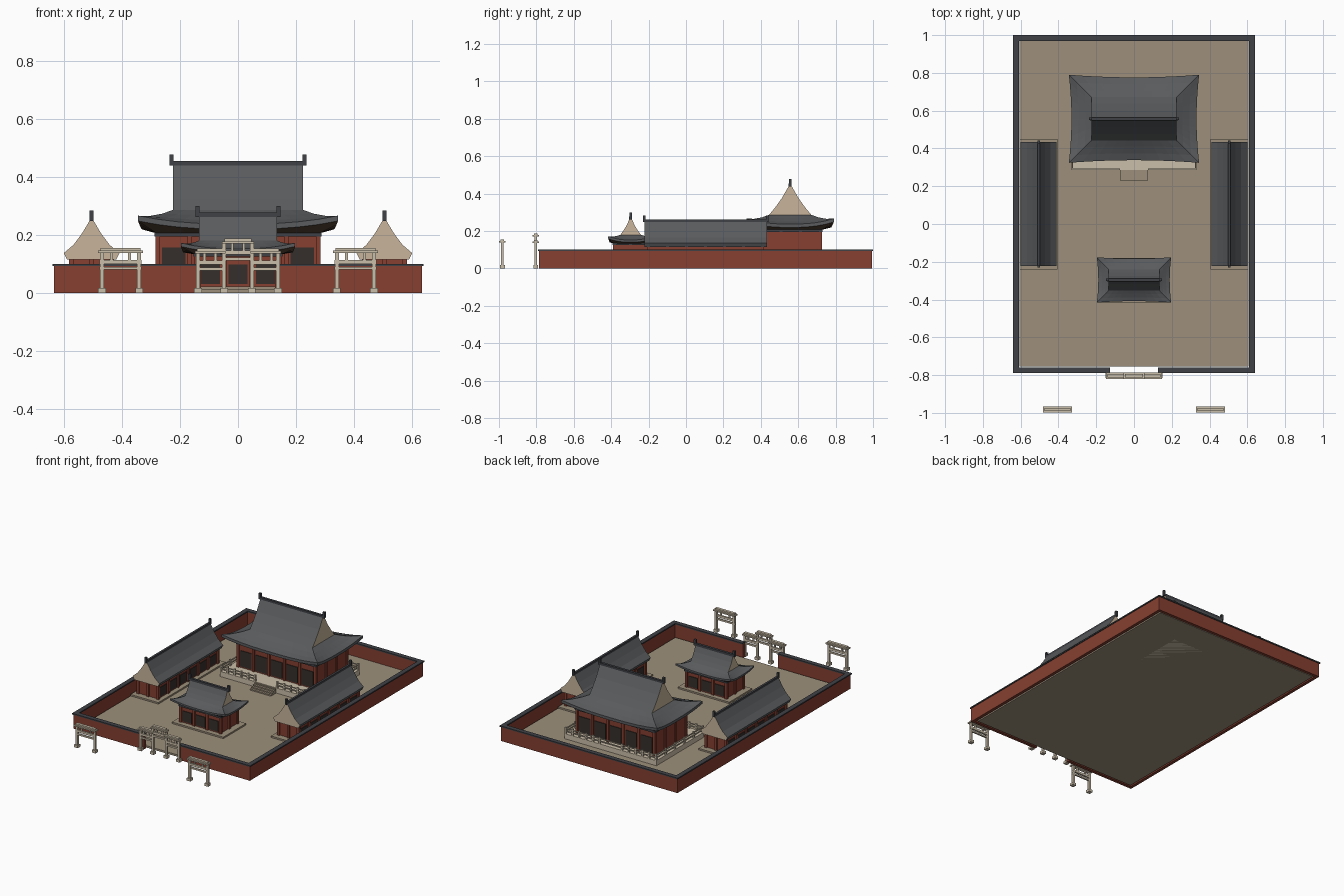
import bpy, math

if "Cube" in bpy.data.objects:
    bpy.data.objects.remove(bpy.data.objects["Cube"])

def mat(name, c):
    m = bpy.data.materials.new(name)
    m.diffuse_color = (*c, 1)
    m.use_nodes = True
    m.node_tree.nodes["Principled BSDF"].inputs["Base Color"].default_value = m.diffuse_color
    return m

RED = mat("red_plaster", (0.24, 0.05, 0.03))
ROOF = mat("roof_tile", (0.10, 0.105, 0.11))
DARK = mat("dark_ridge", (0.05, 0.053, 0.06))
STONE = mat("pale_stone", (0.60, 0.52, 0.40))
EARTH = mat("earth", (0.34, 0.28, 0.20))
TAN = mat("gable_tan", (0.58, 0.46, 0.33))
WOOD = mat("brown_wood", (0.09, 0.055, 0.035))
PANEL = mat("door_dark", (0.035, 0.028, 0.024))

def mesh(name, verts, faces, mats, idx=None):
    me = bpy.data.meshes.new(name)
    me.from_pydata(verts, [], faces)
    for m in mats:
        me.materials.append(m)
    if idx:
        me.polygons.foreach_set("material_index", idx)
    me.update()
    ob = bpy.data.objects.new(name, me)
    bpy.context.collection.objects.link(ob)
    return ob

def boxes(name, m, items):
    """One object from many boxes, each (x0, x1, y0, y1, z0, z1)."""
    V, F = [], []
    for x0, x1, y0, y1, z0, z1 in items:
        x0, x1 = sorted((x0, x1)); y0, y1 = sorted((y0, y1))
        n = len(V)
        V += [(x, y, z) for z in (z0, z1) for x, y in ((x0, y0), (x1, y0), (x1, y1), (x0, y1))]
        F += [[n + i for i in f] for f in ((3, 2, 1, 0), (4, 5, 6, 7), (0, 1, 5, 4),
                                           (1, 2, 6, 5), (2, 3, 7, 6), (3, 0, 4, 7))]
    return mesh(name, V, F, [m])

def gable_prism(name, cx, cy, half_len, profile, along_x):
    """Curved gable roof; profile is (offset, z) from eave up to ridge."""
    sec = [(-o, z) for o, z in profile] + [(o, z) for o, z in reversed(profile)]
    n = len(sec)
    V = []
    for e in (-half_len, half_len):
        V += [(cx + e, cy + o, z) if along_x else (cx - o, cy + e, z) for o, z in sec]
    F = [[(i + 1) % n, i, n + i, n + (i + 1) % n] for i in range(n)]
    F += [list(range(n)), list(range(2 * n - 1, n - 1, -1))]
    F = [f[::-1] for f in F]
    return mesh(name, V, F, [ROOF, TAN], [0] * n + [1, 1])

def ring(cy, hx, hy, z, lift=0, flare=0, n=10):
    pts = []
    for s in range(4):
        for i in range(n):
            t = -1 + 2 * i / n
            w = 1 - flare * (1 - t * t)
            zz = z + lift * abs(t) ** 2.5
            pts.append([(t * hx, cy - hy + (1 - w), zz), (hx - (1 - w), cy + t * hy, zz),
                        (-t * hx, cy + hy - (1 - w), zz), (-hx + (1 - w), cy - t * hy, zz)][s])
    return pts

def hall_roof(name, cy, hx, hy, gx, gy, zs, ze, zg, zr, lift, th, body):
    """Hipped skirt with upturned corners, gabled top, ridge and finials."""
    fl = hx * 0.04
    rings = [ring(cy, *body, zs), ring(cy, hx, hy, ze - th, lift, fl), ring(cy, hx, hy, ze, lift, fl)]
    for k in (0.35, 0.7, 1):
        rings.append(ring(cy, hx + (gx - hx) * k, hy + (gy - hy) * k, ze + (zg - ze) * k ** 1.25,
                          lift * (1 - k) ** 1.5, fl * (1 - k)))
    n = len(rings[0])
    F, I = [], []
    for r in range(len(rings) - 1):
        for i in range(n):
            j = (i + 1) % n
            F.append((r * n + i, r * n + j, r * n + n + j, r * n + n + i))
            I.append(1 if r == 0 else 0)
    mesh(name + "_roof_skirt", sum(rings, []), F, [ROOF, WOOD], I)
    h = zr - zg
    prof = [(gy, zg - 0.002), (gy * .7, zg + h * .25), (gy * .38, zg + h * .58), (0.006, zr)]
    gable_prism(name + "_upper_roof", 0, cy, gx, prof, True)
    d = 0.008
    boxes(name + "_ridge", DARK, [(-gx - .008, gx + .008, cy - d, cy + d, zr - .004, zr + .011)] +
          [(s * (gx - .003), s * (gx + .012), cy - .007, cy + .007, zr - .004, zr + .034) for s in (-1, 1)])

def hall_body(name, cx, cy, hx, hy, z0, z1, nx, ny, beam, px=True, py=False):
    """Walls, columns, head beam and dark door panels on the long faces."""
    boxes(name + "_walls", RED, [(cx - hx, cx + hx, cy - hy, cy + hy, z0, z1)])
    c, col, pan = 0.008, [], []
    xs = [cx - hx + 2 * hx * i / nx for i in range(nx + 1)]
    ys = [cy - hy + 2 * hy * i / ny for i in range(ny + 1)]
    spots = {(x, y) for x in xs for y in (ys[0], ys[-1])} | {(x, y) for x in (xs[0], xs[-1]) for y in ys}
    for x, y in sorted(spots):
        col.append((x - c, x + c, y - c, y + c, z0, z1))
    zt = z0 + (z1 - z0) * 0.74
    if px:
        for a, b in zip(xs, xs[1:]):
            for s in (-1, 1):
                pan.append((a + .015, b - .015, cy + s * (hy - .002), cy + s * (hy + .004), z0 + .008, zt))
    if py:
        for a, b in zip(ys, ys[1:]):
            for s in (-1, 1):
                pan.append((cx + s * (hx - .002), cx + s * (hx + .004), a + .015, b - .015, z0 + .008, zt))
    boxes(name + "_columns", RED, col)
    boxes(name + "_door_panels", PANEL, pan)
    boxes(name + "_head_beam", DARK, [(cx - hx - .011, cx + hx + .011, cy - hy - .011, cy + hy + .011, z1, z1 + beam)])

# courtyard ground and enclosing wall with a front opening
boxes("courtyard_ground", EARTH, [(-.605, .605, -.755, .97, 0, .012)])
def wall_set(o, i, z0, z1, gap):
    return [(-o, -i, -.15 - o, .36 + o, z0, z1), (i, o, -.15 - o, .36 + o, z0, z1),
            (-i, i, .36 + i, .36 + o, z0, z1), (-i, -gap, -.15 - o, -.15 - i, z0, z1),
            (gap, i, -.15 - o, -.15 - i, z0, z1)]
boxes("courtyard_wall", RED, wall_set(.635, .615, 0, .092, .127))
boxes("wall_coping", DARK, wall_set(.64, .61, .092, .1, .127))

# main hall: terrace, steps, balustrade, body, roof
X, Y0, Y1, T = .33, .285, .775, .045
boxes("main_terrace", STONE, [(-X, X, Y0, Y1, 0, T)])
boxes("main_steps", EARTH, [(-.075, .075, .23 + .015 * i, Y0, 0, .02 + .0075 * i) for i in range(4)])
rail = []
for z in (T + .014, T + .03):
    q = .003
    for s in (-1, 1):
        rail.append((s * .075, s * X, Y0 + .002, Y0 + .008, z, z + .006))
        rail.append((s * (X - .008), s * (X - .002), Y0, Y1, z, z + .006))
    rail.append((-X, X, Y1 - .008, Y1 - .002, z, z + .006))
for i in range(6):
    y = Y0 + .005 + (Y1 - Y0 - .01) * i / 5
    for s in (-1, 1):
        x = s * (.08 + (X - .085) * i / 5)
        for a, b in ((x, Y0 + .005), (x, Y1 - .005), (s * (X - .005), y)):
            rail.append((a - .005, a + .005, b - .005, b + .005, T, T + .042))
boxes("main_balustrade", STONE, rail)
hall_body("main_hall", 0, .56, .277, .16, T, .195, 5, 3, .014)
hall_roof("main_hall", .557, .345, .233, .225, .115, .205, .237, .286, .443, .029, .018, (.28, .165))

# small front hall
boxes("front_hall_plinth", EARTH, [(-.185, .185, -.415, -.18, 0, .022)])
hall_body("front_hall", 0, -.297, .143, .085, .022, .125, 3, 2, .01)
hall_roof("front_hall", -.296, .197, .12, .135, .056, .132, .152, .18, .266, .02, .012, (.147, .09))

# long side halls, mirrored
for s, side in ((-1, "left"), (1, "right")):
    cx, cy, n = s * .505, .105, side + "_side_hall"
    boxes(n + "_plinth", EARTH, [(cx - .1, cx + .1, cy - .345, cy + .345, 0, .022)])
    hall_body(n, cx, cy, .07, .305, .022, .115, 2, 6, .022, px=False, py=True)
    gable_prism(n + "_roof", cx, cy, .328,
                [(.085, .115), (.096, .137), (.062, .166), (.033, .205), (.005, .252)], False)
    boxes(n + "_ridge", DARK, [(cx - .007, cx + .007, cy - .33, cy + .33, .248, .262)] +
          [(cx - .007, cx + .007, cy + e * .322, cy + e * .336, .248, .284) for e in (-1, 1)])

# stone gateways in front
def bay(cx, cy, half, zl):
    """Lintels and little stepped roof spanning one bay."""
    return [(cx - half, cx + half, cy - .005, cy + .005, zl - .03, zl - .02),
            (cx - half, cx + half, cy - .006, cy + .006, zl - .01, zl + .004),
            (cx - half - .005, cx + half + .005, cy - .017, cy + .017, zl + .028, zl + .036),
            (cx - half + .003, cx + half - .003, cy - .009, cy + .009, zl + .036, zl + .045),
            (cx - half * .5, cx - half * .5 + .01, cy - .004, cy + .004, zl, zl + .03),
            (cx + half * .5 - .01, cx + half * .5, cy - .004, cy + .004, zl, zl + .03)]

def post(x, y, h):
    return [(x - .007, x + .007, y - .007, y + .007, 0, h),
            (x - .013, x + .013, y - .013, y + .013, 0, .017)]

centre = bay(0, -.803, .05, .142)
for s, side in ((-1, "left"), (1, "right")):
    centre += post(s * .138, -.803, .14) + post(s * .048, -.803, .175) + bay(s * .096, -.803, .048, .108)
    boxes(side + "_gateway", STONE, bay(s * .405, -.982, .072, .11) +
          post(s * .405 - .064, -.982, .14) + post(s * .405 + .064, -.982, .14))
boxes("centre_gateway", STONE, centre)
